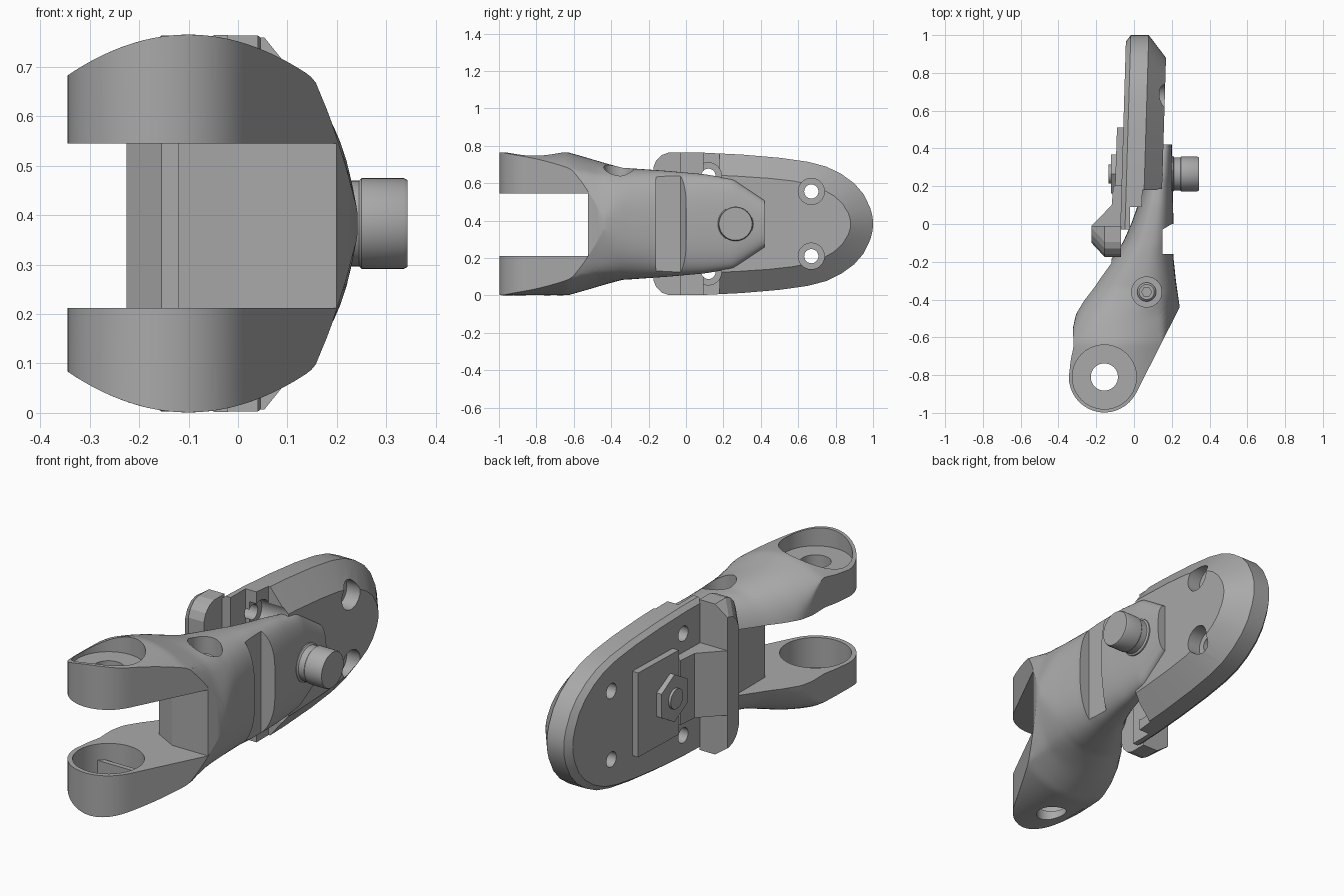
import bpy, bmesh, math

if "Cube" in bpy.data.objects:
    bpy.data.objects.remove(bpy.data.objects["Cube"], do_unlink=True)

MID = 0.383  # height of the horizontal symmetry plane

grey = bpy.data.materials.new("plain_grey")
grey.use_nodes = True
grey.diffuse_color = (0.40, 0.40, 0.40, 1)
grey.node_tree.nodes["Principled BSDF"].inputs["Base Color"].default_value = grey.diffuse_color


def lerp(table, v):
    """Piecewise linear lookup in (key, value) pairs."""
    for (a, p), (b, q) in zip(table, table[1:]):
        if v <= b:
            return p + (q - p) * max(0, (v - a) / (b - a))
    return table[-1][1]


def loft(name, rings):
    """Closed solid through rings with equal point counts."""
    bm = bmesh.new()
    rows = [[bm.verts.new(p) for p in ring] for ring in rings]
    n = len(rows[0])
    for a, b in zip(rows, rows[1:]):
        for i in range(n):
            j = (i + 1) % n
            bm.faces.new((a[i], a[j], b[j], b[i]))
    bm.faces.new(rows[0])
    bm.faces.new(rows[-1])
    bmesh.ops.recalc_face_normals(bm, faces=bm.faces)
    mesh = bpy.data.meshes.new(name)
    bm.to_mesh(mesh)
    bm.free()
    mesh.materials.append(grey)
    obj = bpy.data.objects.new(name, mesh)
    bpy.context.collection.objects.link(obj)
    return obj


def prism_z(name, pts, z0, z1):
    return loft(name, [[(x, y, z) for x, y in pts] for z in (z0, z1)])


def turned(name, axis, centre, steps, sides=40, spin=0.0):
    """Round solid on the x or z axis; steps are (position, radius)."""
    rings = []
    for pos, r in steps:
        ring = []
        for i in range(sides):
            a = math.tau * i / sides + spin
            u, v = centre[0] + r * math.cos(a), centre[1] + r * math.sin(a)
            ring.append((pos, u, v) if axis == "x" else (u, v, pos))
        rings.append(ring)
    return loft(name, rings)


def cut(obj, cutters):
    for c in cutters:
        c.hide_render = True
        mod = obj.modifiers.new("cut", "BOOLEAN")
        mod.operation, mod.solver, mod.object = "DIFFERENCE", "EXACT", c
        bpy.context.view_layer.objects.active = obj
        bpy.ops.object.modifier_apply(modifier=mod.name)
        bpy.data.objects.remove(c, do_unlink=True)


def smooth(obj):
    bpy.ops.object.select_all(action="DESELECT")
    obj.select_set(True)
    bpy.context.view_layer.objects.active = obj
    bpy.ops.object.shade_smooth_by_angle(angle=math.radians(28))


# Arm: left and right edges, half height and end section
PIVOT, R = (-0.157, -0.81), 0.188
LEFT = [(-.81, -.345), (-.72, -.335), (-.65, -.32), (-.55, -.323), (-.48, -.308), (-.4, -.27),
        (-.3, -.205), (-.2, -.13), (-.1, -.06), (0, -.015), (.1, .02), (.2, .05), (.42, .1)]
RIGHT = [(-.898, .01), (-.44, .242), (-.3, .222), (-.17, .208), (.05, .208), (.42, .2)]
HALF = [(-1, .382), (-.63, .382), (-.5, .345), (-.34, .3), (-.1, .283), (.1, .265), (.25, .24), (.42, .125)]
FLANK = [(.155, .295), (.185, .232), (.217, .135), (.235, .06), (.245, .01)]


def section(x):
    return .382 - .0875 * ((x + .1) / .252) ** 2 if x < .155 else lerp(FLANK, x)


def arm_ring(y, n=28):
    circle = math.sqrt(max(0.0, R * R - (y - PIVOT[1]) ** 2))
    xl = PIVOT[0] - circle if y < PIVOT[1] else lerp(LEFT, y)
    xr = PIVOT[0] + circle if y < -.898 else lerp(RIGHT, y)
    half = lerp(HALF, y)
    top = []
    for i in range(n + 1):
        t = -math.cos(math.pi * i / n)
        x = (xl + xr) / 2 + t * (xr - xl) / 2
        start = -.56 + .09 * t
        k = min(1, max(0, (y - start) / (-.3 - start)))
        k = k * k * (3 - 2 * k)
        rounded = half * max(0, 1 - abs(t) ** 2.6) ** (1 / 2.6)
        top.append((x, max(.004, (1 - k) * section(x) * half / .382 + k * rounded)))
    return [(x, y, MID + h) for x, h in top] + [(x, y, MID - h) for x, h in reversed(top)]


rows = [PIVOT[1] - R * math.cos(math.pi / 2 * i / 10) * .999 for i in range(10)]
rows += [PIVOT[1] + (.42 - PIVOT[1]) * i / 60 for i in range(61)]
arm = loft("clevis_arm", [arm_ring(y) for y in rows])

# Fork slot, grip groove, pivot bore, upper recesses and lower pocket
cut(arm, [
    prism_z("slot", [(.4, -1.1), (.4, -.525), (0, -.525), (-.12, -.46),
                     (-.12, -.1), (-.6, -.1), (-.6, -1.1)], .212, .545),
    prism_z("groove", [(.4, -.16), (.15, -.16), (.15, -.03), (.2, .0), (.4, .0)], -.1, .9),
    turned("pivot_bore", "z", PIVOT, [(-.1, .072), (.9, .072)]),
    turned("counterbore", "z", PIVOT, [(MID + .29, .17), (MID + .5, .17)]),
    turned("lower_pocket", "z", PIVOT, [(.06, .165), (.3, .165)]),
    turned("screw_recess", "z", (.067, -.36), [(MID + .2, .08), (MID + .5, .08)]),
])
smooth(arm)

# Stop bar standing in the lower pocket
prism_z("pocket_stop", [(-.29, -.71), (-.03, -.71), (-.03, -.685), (-.29, -.685)], .05, .13)

# Socket screw in the recess
screw = turned("socket_screw", "z", (.067, -.36), [(MID + .17, .05), (MID + .22, .05), (MID + .23, .04)])
cut(screw, [turned("socket", "z", (.067, -.36), [(MID + .2, .026), (MID + .3, .026)], 6)])
smooth(screw)

# Mounting plate: bevelled outline, stepped towards the arm
EDGE = [(-.18, .3), (-.165, .34), (-.13, .37), (-.08, .382), (.1, .38), (.3, .37), (.5, .353), (.65, .332),
        (.75, .306), (.83, .267), (.9, .216), (.95, .158), (.985, .085), (.997, .04), (1, .01)]


def plate_ring(x, sy, sz):
    pts = [(y * sy, h * sz) for y, h in EDGE]
    ring = pts + [(y, -h) for y, h in reversed(pts)]
    return [(x + .03 * (y - .4), y, MID + h) for y, h in ring]


plate = loft("mounting_plate", [plate_ring(-.06, .965, .95), plate_ring(-.035, 1, 1),
                                plate_ring(.06, 1, 1), plate_ring(.155, .88, .69)])
cutters = [prism_z("step", [(.4, -.4), (-.2, -.4), (-.2, -.03), (-.02, -.03), (-.02, .09), (.04, .09),
                            (.045, .18), (.4, .18)], -.2, 1)]
for y, dz, floor in ((.67, .173, .09), (.12, .257, .0)):
    for s in (-1, 1):
        c = (y, MID + s * dz)
        cutters += [turned("bolt_hole", "x", c, [(-.3, .038), (.4, .038)], 24),
                    turned("bolt_seat", "x", c, [(floor, .07), (.4, .07)], 32)]
cut(plate, cutters)
smooth(plate)


# Hooked lip across the front of the plate, corners rounded and outer end tapered
def lip_ring(x, front, h):
    pts = [(-.01, h), (front + .08, h), (front + .045, h - .012), (front + .015, h - .042), (front, h - .08)]
    return [(x, y, MID + z) for y, z in pts] + [(x, y, MID - z) for y, z in reversed(pts)]


loft("plate_lip", [lip_ring(-.068, -.175, .38), lip_ring(-.155, -.175, .38), lip_ring(-.225, -.1, .33)])
# Raised ramp joining the lip to the clamp pad
prism_z("lip_ramp", [(-.05, .2), (-.11, .2), (-.118, .1), (-.225, -.01), (-.2, -.03), (-.05, -.03)], .22, .546)

# Clamp pad, hexagonal nut and pin on the outer face
pad = [(-.045, .2), (-.1, .2), (-.09, .51), (-.045, .51)]
prism_z("clamp_pad", pad, .17, .596)
STUD = (.265, MID)
turned("hex_nut", "x", STUD, [(-.08, .12), (-.122, .12)], 6, math.pi / 6)
smooth(turned("nut_pin", "x", STUD, [(-.1, .05), (-.135, .05)], 24))

# Stud on the arm
smooth(turned("stud", "x", STUD, [(.12, .095), (.207, .095), (.213, .087), (.245, .087), (.25, .092),
                                  (.335, .092), (.343, .088)]))
